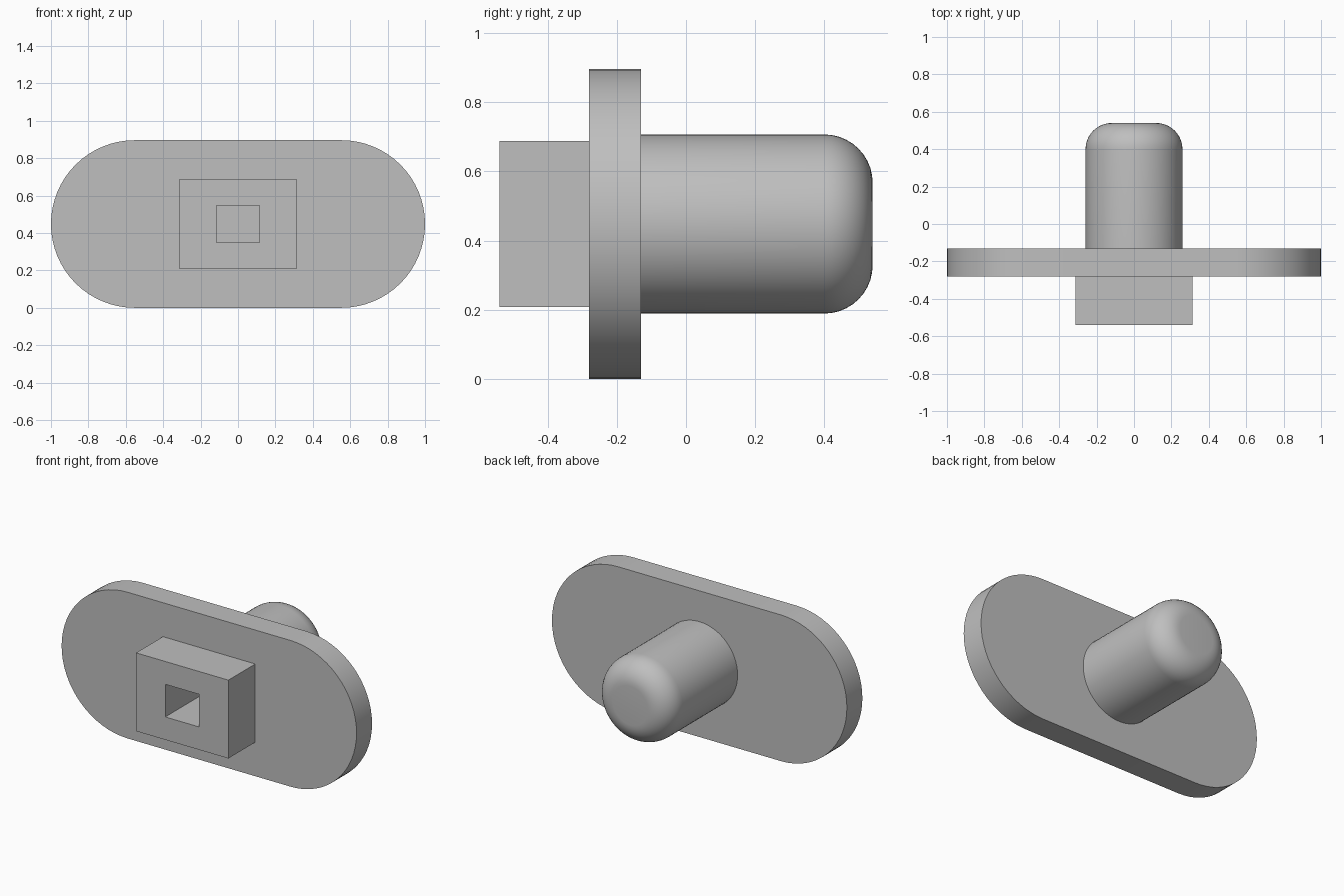
import bpy, bmesh
from math import sin, cos, pi, radians
from mathutils import Matrix, Vector

cube = bpy.data.objects.get("Cube")
if cube:
    bpy.data.objects.remove(cube, do_unlink=True)

MID_Z = 0.448                      # height of the common axis
FRONT, PLATE_FRONT, PLATE_BACK, TIP = -0.54, -0.28, -0.13, 0.54

grey = bpy.data.materials.new("plain grey")
grey.use_nodes = True
grey.diffuse_color = (0.52, 0.52, 0.52, 1)
grey.node_tree.nodes["Principled BSDF"].inputs["Base Color"].default_value = grey.diffuse_color


def finish(name, bm, smooth=False):
    """Turn a bmesh into an object on the common axis."""
    bmesh.ops.recalc_face_normals(bm, faces=bm.faces)
    mesh = bpy.data.meshes.new(name)
    bm.to_mesh(mesh)
    bm.free()
    mesh.materials.append(grey)
    obj = bpy.data.objects.new(name, mesh)
    obj.location.z = MID_Z
    bpy.context.collection.objects.link(obj)
    if smooth:
        bpy.ops.object.select_all(action='DESELECT')
        obj.select_set(True)
        bpy.context.view_layer.objects.active = obj
        bpy.ops.object.shade_smooth_by_angle(angle=radians(30))
    return obj


def prism(outline, y0, y1):
    """Extrude an x-z outline from y0 to y1."""
    bm = bmesh.new()
    face = bm.faces.new([bm.verts.new((x, y0, z)) for x, z in outline])
    out = bmesh.ops.extrude_face_region(bm, geom=[face])
    verts = [v for v in out["geom"] if isinstance(v, bmesh.types.BMVert)]
    bmesh.ops.translate(bm, verts=verts, vec=(0, y1 - y0, 0))
    return bm


def rectangle(hx, hz):
    return [(-hx, -hz), (hx, -hz), (hx, hz), (-hx, hz)]


# Plate with half-round ends
r, n = MID_Z, 32
outline = []
for side in (1, -1):
    for i in range(n + 1):
        a = -pi / 2 + pi * i / n
        outline.append((side * (1 - r + r * cos(a)), side * r * sin(a)))
plate = finish("plate", prism(outline, PLATE_FRONT, PLATE_BACK), smooth=True)

# Square-holed block on the front
block = finish("front_block", prism(rectangle(0.313, 0.24), FRONT, PLATE_FRONT))

# Hole through block and plate, closed by the peg
cutter = finish("hole_cutter", prism(rectangle(0.115, 0.1), FRONT - 0.1, PLATE_BACK + 0.1))
cutter.hide_render = True
cutter.hide_set(True)
for obj in (plate, block):
    mod = obj.modifiers.new("square hole", 'BOOLEAN')
    mod.operation = 'DIFFERENCE'
    mod.solver = 'EXACT'
    mod.object = cutter

# Round peg with a filleted tip, turned about the y axis
radius, fillet, steps = 0.259, 0.14, 10
profile = [(0, PLATE_BACK), (radius, PLATE_BACK)]
for i in range(steps + 1):
    a = pi / 2 * i / steps
    profile.append((radius - fillet + fillet * cos(a), TIP - fillet + fillet * sin(a)))
profile.append((0, TIP))
bm = bmesh.new()
verts = [bm.verts.new((x, y, 0)) for x, y in profile]
edges = [bm.edges.new(pair) for pair in zip(verts, verts[1:])]
bmesh.ops.spin(bm, geom=verts + edges, cent=(0, 0, 0), axis=(0, 1, 0),
               angle=2 * pi, steps=64)
bmesh.ops.remove_doubles(bm, verts=bm.verts, dist=0.0001)
finish("peg", bm, smooth=True)
